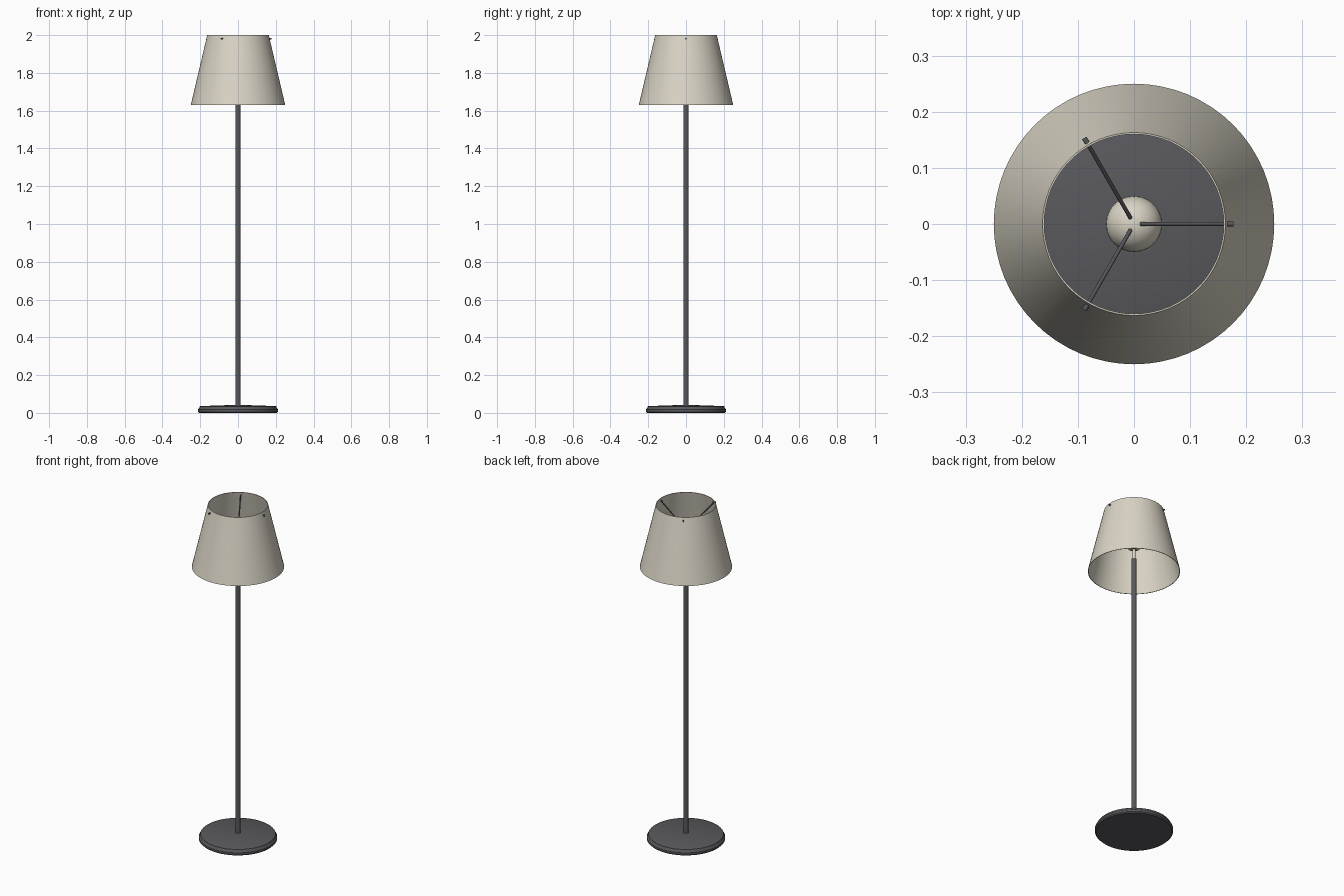
import bpy
import math
from mathutils import Vector

cube = bpy.data.objects.get("Cube")
if cube:
    bpy.data.objects.remove(cube, do_unlink=True)


def make_material(name, color):
    mat = bpy.data.materials.new(name)
    mat.use_nodes = True
    mat.diffuse_color = (*color, 1)
    mat.node_tree.nodes["Principled BSDF"].inputs["Base Color"].default_value = (*color, 1)
    return mat


cream = make_material("warm cream", (0.70, 0.66, 0.56))
dark = make_material("dark grey metal", (0.10, 0.098, 0.108))


def finish(obj, name, mat):
    obj.name = name
    obj.data.materials.append(mat)
    bpy.ops.object.select_all(action="DESELECT")
    obj.select_set(True)
    bpy.context.view_layer.objects.active = obj
    bpy.ops.object.shade_smooth_by_angle(angle=math.radians(35))
    return obj


def lathe(name, profile, mat, sides=64, closed=False):
    """Revolve (radius, height) points about z; a zero radius becomes a pole."""
    verts, faces, rings = [], [], []
    for r, z in profile:
        start = len(verts)
        count = sides if r > 0 else 1
        for i in range(count):
            a = math.tau * i / sides
            verts.append((r * math.cos(a), r * math.sin(a), z))
        rings.append([start + i % count for i in range(sides)])
    pairs = list(zip(rings, rings[1:]))
    if closed:
        pairs.append((rings[-1], rings[0]))
    for low, high in pairs:
        for i in range(sides):
            j = (i + 1) % sides
            face = list(dict.fromkeys((low[i], low[j], high[j], high[i])))
            faces.append(face)
    mesh = bpy.data.meshes.new(name)
    mesh.from_pydata(verts, [], faces)
    obj = bpy.data.objects.new(name, mesh)
    bpy.context.collection.objects.link(obj)
    return finish(obj, name, mat)


def rod(name, start, end, radius, mat):
    start, end = Vector(start), Vector(end)
    axis = end - start
    bpy.ops.mesh.primitive_cylinder_add(
        vertices=12, radius=radius, depth=axis.length, location=(start + end) / 2,
        rotation=axis.to_track_quat("Z", "Y").to_euler())
    return finish(bpy.context.object, name, mat)


# Weighted foot with a rounded rim and a gently raised top
lathe("base", [(0, 0), (0.206, 0), (0.212, 0.006), (0.212, 0.018), (0.206, 0.024),
               (0.203, 0.034), (0.198, 0.036), (0, 0.043)], dark)

# Upright pole
lathe("pole", [(0, 0.03), (0.0145, 0.03), (0.0145, 1.705), (0, 1.705)], dark, 24)

# Globe bulb with a slim neck standing on the pole
globe, center = 0.05, 1.812
arc = [(globe * math.cos(a), center + globe * math.sin(a))
       for a in (math.radians(-75 + 11 * i) for i in range(15))]
lathe("bulb", [(0, 1.70), (0.009, 1.70), (0.009, 1.765)] + arc + [(0, center + globe)], cream, 32)

# Tapered shade, a thin shell open at both ends
lathe("shade", [(0.247, 1.63), (0.25, 1.63), (0.163, 2.0), (0.16, 2.0)], cream, 64, closed=True)

# Three sloping struts carrying the shade, each with a small outer nub
for n in range(3):
    a = math.tau * n / 3

    def at(r, z):
        return (r * math.cos(a), r * math.sin(a), z)

    rod(f"strut_{n + 1}", at(0.0125, 1.86), at(0.166, 1.98), 0.0035, dark)
    rod(f"strut_nub_{n + 1}", at(0.16, 1.981), at(0.177, 1.981), 0.0045, dark)
